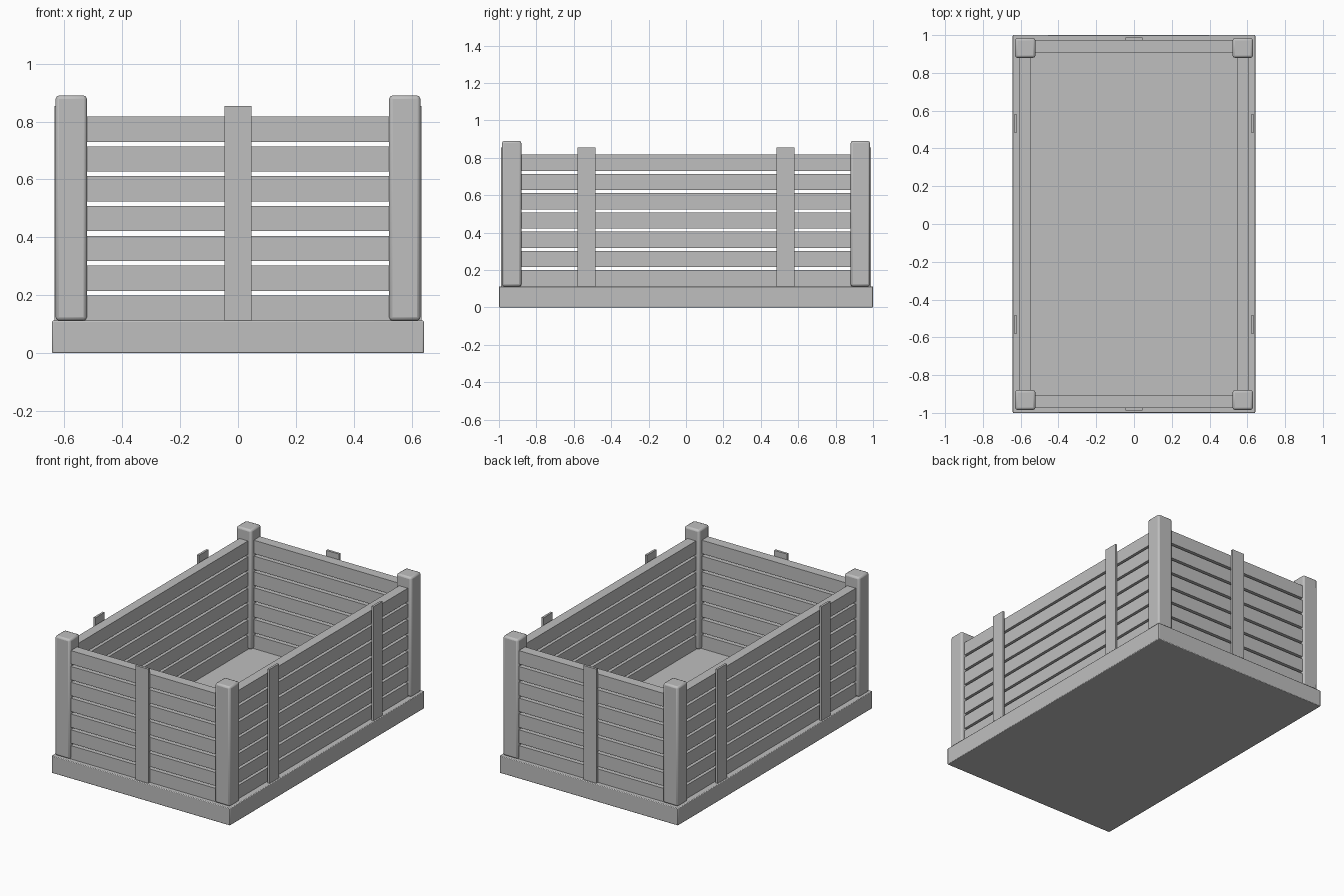
import bpy

cube = bpy.data.objects.get("Cube")
if cube:
    bpy.data.objects.remove(cube, do_unlink=True)

# Single flat grey for the whole crate
grey = bpy.data.materials.new("light grey")
grey.use_nodes = True
colour = (0.52, 0.52, 0.52, 1)
grey.diffuse_color = colour
grey.node_tree.nodes["Principled BSDF"].inputs["Base Color"].default_value = colour


def box(name, low, high, bevel=0):
    """Box between two corners, optionally with chamfered edges."""
    centre = [(a + b) / 2 for a, b in zip(low, high)]
    bpy.ops.mesh.primitive_cube_add(size=1, location=centre)
    part = bpy.context.object
    part.name = name
    part.scale = [b - a for a, b in zip(low, high)]
    bpy.ops.object.transform_apply(location=False, rotation=False, scale=True)
    part.data.materials.append(grey)
    if bevel:
        mod = part.modifiers.new("Bevel", "BEVEL")
        mod.width = bevel
        mod.segments = 2
        bpy.ops.object.shade_smooth_by_angle()
    return part


def mirrored(name, x, y, z, bevel=0, flip_x=True, flip_y=True):
    """Box from x, y, z ranges, repeated across the chosen axes."""
    for sx in (1, -1) if flip_x else (1,):
        for sy in (1, -1) if flip_y else (1,):
            xs = sorted(sx * v for v in x)
            ys = sorted(sy * v for v in y)
            box(name, (xs[0], ys[0], z[0]), (xs[1], ys[1], z[1]), bevel)


BASE_TOP = 0.112

# Base slab and corner posts
box("base", (-0.642, -1, 0), (0.642, 1, BASE_TOP), 0.004)
mirrored("corner_post", (0.522, 0.63), (0.88, 0.984), (BASE_TOP, 0.89), 0.012)

# Seven horizontal slats on each wall
for i in range(7):
    z = BASE_TOP + i * 0.103
    span = (z, z + 0.087)
    mirrored("side_slat", (0.544, 0.606), (-0.91, 0.91), span, flip_y=False)
    mirrored("end_slat", (-0.55, 0.55), (0.908, 0.972), span, flip_x=False)

# Upright battens outside the slats
batten = (BASE_TOP, 0.854)
mirrored("side_batten", (0.62, 0.634), (0.485, 0.58), batten)
mirrored("end_batten", (-0.046, 0.046), (0.972, 0.988), batten, flip_x=False)
